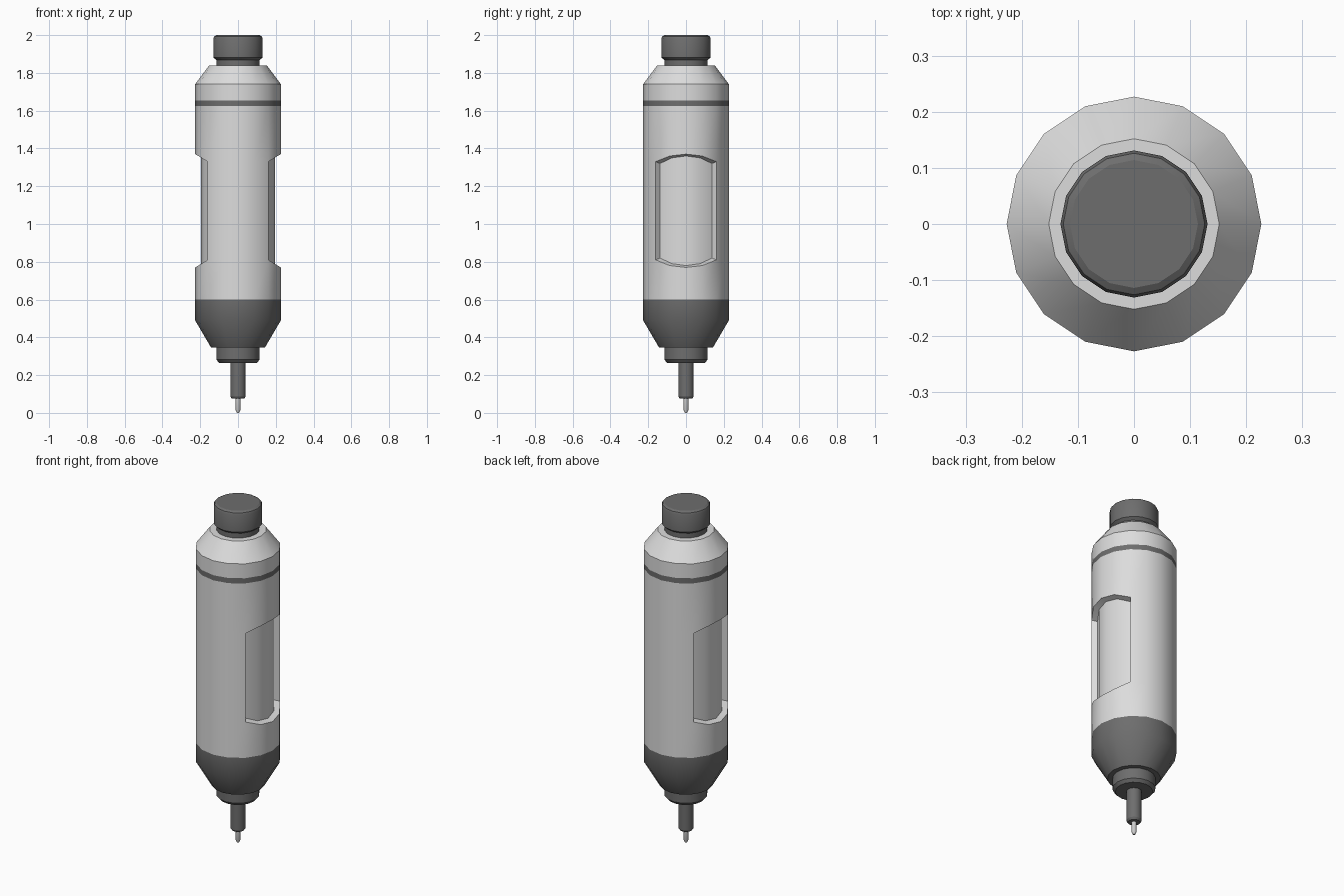
import bpy, bmesh, math

if "Cube" in bpy.data.objects:
    bpy.data.objects.remove(bpy.data.objects["Cube"])

N = 16  # sides of every main turned part


def material(name, value):
    m = bpy.data.materials.new(name)
    m.diffuse_color = (value, value, value, 1)
    m.use_nodes = True
    m.node_tree.nodes["Principled BSDF"].inputs["Base Color"].default_value = m.diffuse_color
    return m


LIGHT = material("light grey", 0.72)
DARK = material("dark grey", 0.155)
METAL = material("metal grey", 0.6)


def finish(bm, name, mats):
    bmesh.ops.recalc_face_normals(bm, faces=bm.faces)
    me = bpy.data.meshes.new(name)
    bm.to_mesh(me)
    bm.free()
    for m in mats:
        me.materials.append(m)
    ob = bpy.data.objects.new(name, me)
    bpy.context.collection.objects.link(ob)
    bpy.ops.object.select_all(action='DESELECT')
    ob.select_set(True)
    bpy.context.view_layer.objects.active = ob
    bpy.ops.object.shade_smooth_by_angle(angle=math.radians(30))
    return ob


def point(bm, i, r, z, sides=N):
    a = 2 * math.pi * i / sides
    return bm.verts.new((r * math.cos(a), r * math.sin(a), z))


def lathe(name, profile, mat, sides=N):
    bm = bmesh.new()
    rings = [[point(bm, i, r, z, sides) for i in range(sides)] for r, z in profile]
    for a, b in zip(rings, rings[1:]):
        for i in range(sides):
            j = (i + 1) % sides
            bm.faces.new((a[i], a[j], b[j], b[i]))
    bm.faces.new(rings[0])
    bm.faces.new(rings[-1])
    return finish(bm, name, [mat])


# Barrel: grip, body, stripe and shoulder, with a recessed panel on each side
R, R_IN = 0.227, 0.195


def bulge(i):
    # recess ends curve outwards around the +x and -x directions
    k = (i + 4) % 8 - 4
    return {0: 0.04, 1: 0.03}.get(abs(k), 0.0)


def barrel():
    bm = bmesh.new()
    rows = [(0.142, 0.345, 0), (R, 0.49, 0), (R, 0.60, 0), (R, 0.81, -1),
            (R, 1.33, 1), (R, 1.625, 0), (R, 1.655, 0), (R, 1.74, 0), (0.152, 1.84, 0)]
    rings = [[point(bm, i, r, z + s * bulge(i)) for i in range(N)] for r, z, s in rows]
    dark_rows = (0, 1, 5)
    for k, (a, b) in enumerate(zip(rings, rings[1:])):
        for i in range(N):
            j = (i + 1) % N
            if k == 3 and (i % 8 < 2 or i % 8 > 5):
                continue  # recess opening
            f = bm.faces.new((a[i], a[j], b[j], b[i]))
            f.material_index = 1 if k in dark_rows else 0
    bm.faces.new(rings[0]).material_index = 1
    bm.faces.new(rings[-1])
    low, high = rings[3], rings[4]
    for start in (-2, 6):
        cols = [(start + n) % N for n in range(5)]
        lo = [point(bm, i, R_IN, 0.82 - bulge(i)) for i in cols]
        hi = [point(bm, i, R_IN, 1.32 + bulge(i)) for i in cols]
        for n in range(4):
            p, q = cols[n], cols[n + 1]
            bm.faces.new((lo[n], lo[n + 1], hi[n + 1], hi[n]))   # panel
            bm.faces.new((low[p], low[q], lo[n + 1], lo[n]))     # lower wall
            bm.faces.new((hi[n], hi[n + 1], high[q], high[p]))   # upper wall
        for n in (0, 4):
            c = cols[n]
            bm.faces.new((low[c], lo[n], hi[n], high[c]))        # side walls
    finish(bm, "barrel", [LIGHT, DARK])


barrel()

# Push button and its neck
lathe("button_neck", [(0.115, 1.83), (0.115, 1.875)], DARK)
lathe("push_button", [(0.115, 1.868), (0.131, 1.882), (0.131, 1.982),
                      (0.126, 1.993), (0.114, 2.0)], DARK)

# Nose collar, sleeve and tip
lathe("nose_collar", [(0.1, 0.265), (0.115, 0.282), (0.115, 0.35)], DARK)
lathe("tip_sleeve", [(0.033, 0.075), (0.041, 0.087), (0.041, 0.27)], DARK)
lathe("writing_tip", [(0.006, 0.0), (0.013, 0.016), (0.013, 0.08)], METAL)
